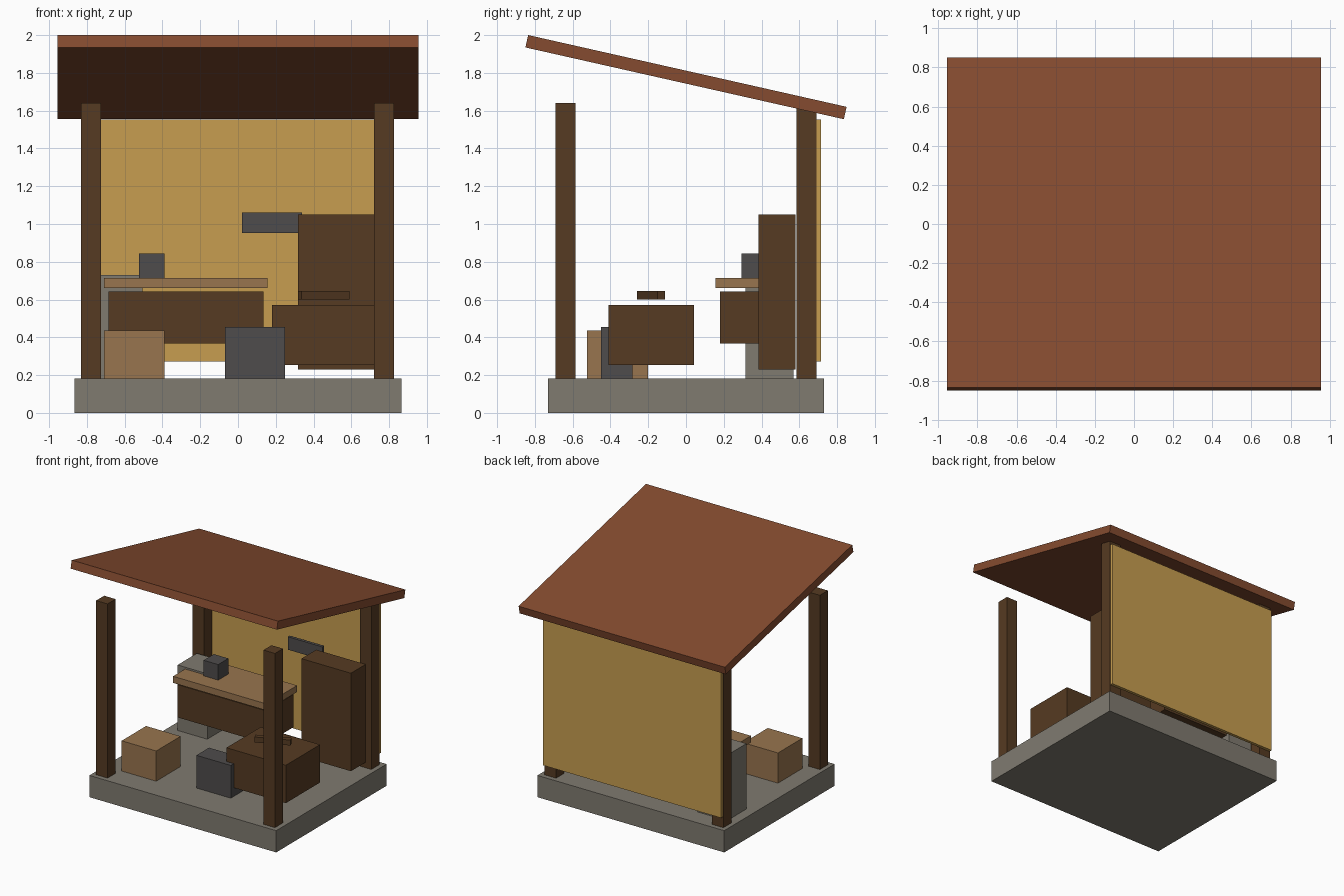
import bpy, math

default = bpy.data.objects.get("Cube")
if default:
    bpy.data.objects.remove(default, do_unlink=True)


def material(name, rgb):
    m = bpy.data.materials.new(name)
    m.use_nodes = True
    m.diffuse_color = (*rgb, 1)
    bsdf = m.node_tree.nodes["Principled BSDF"]
    bsdf.inputs["Base Color"].default_value = (*rgb, 1)
    bsdf.inputs["Roughness"].default_value = 0.9
    return m


stone = material("grey stone", (0.215, 0.197, 0.163))
dark_wood = material("dark wood", (0.092, 0.043, 0.016))
light_wood = material("light wood", (0.315, 0.177, 0.077))
cloth = material("ochre panel", (0.57, 0.338, 0.079))
iron = material("dark iron", (0.077, 0.072, 0.072))
tile = material("red brown roof", (0.235, 0.071, 0.029))


def box(name, mat, x, y, z, rotation=(0, 0, 0)):
    """Flat-sided box from its (low, high) extent on each axis, turned about its centre."""
    spans = (x, y, z)
    bpy.ops.mesh.primitive_cube_add(size=1, location=[(a + b) / 2 for a, b in spans])
    ob = bpy.context.object
    ob.name = name
    ob.scale = [b - a for a, b in spans]
    ob.rotation_euler = rotation
    ob.data.materials.append(mat)
    return ob


# Shelter: floor slab, four posts, back panel and sloping roof
box("floor_slab", stone, (-0.865, 0.865), (-0.73, 0.73), (0, 0.182))
for side, x in (("right", -0.777), ("left", 0.773)):
    for end, y in (("front", -0.638), ("back", 0.637)):
        box(f"{end}_{side}_post", dark_wood, (x - 0.053, x + 0.053),
            (y - 0.053, y + 0.053), (0.18, 1.64))
box("back_panel", cloth, (-0.825, 0.825), (0.69, 0.715), (0.272, 1.552))
box("roof", tile, (-0.955, 0.955), (-0.864, 0.864), (1.744, 1.811),
    (math.radians(-12.7), 0, 0))

# Counter with stone support and a small iron block
box("counter_base", dark_wood, (-0.685, 0.135), (0.18, 0.54), (0.368, 0.642))
box("counter_top", light_wood, (-0.71, 0.155), (0.155, 0.56), (0.66, 0.715))
box("stone_pillar", stone, (-0.78, -0.505), (0.315, 0.57), (0.18, 0.73))
box("counter_block", iron, (-0.525, -0.39), (0.295, 0.43), (0.715, 0.845))

# Workbench with a loose bar lying at an angle above it
box("workbench", dark_wood, (0.18, 0.73), (-0.41, 0.043), (0.254, 0.571))
box("loose_bar", dark_wood, (0.316, 0.594), (-0.207, -0.164), (0.60, 0.645),
    (0, 0, math.radians(23.3)))

# Cabinet and wall plate
box("cabinet", dark_wood, (0.318, 0.776), (0.385, 0.58), (0.23, 1.05))
box("wall_plate", iron, (0.02, 0.34), (0.63, 0.655), (0.952, 1.06))

# Boxes standing on the floor
box("wooden_crate", light_wood, (-0.71, -0.39), (-0.525, -0.202), (0.18, 0.435))
box("iron_box", iron, (-0.07, 0.248), (-0.45, -0.283), (0.18, 0.456))
